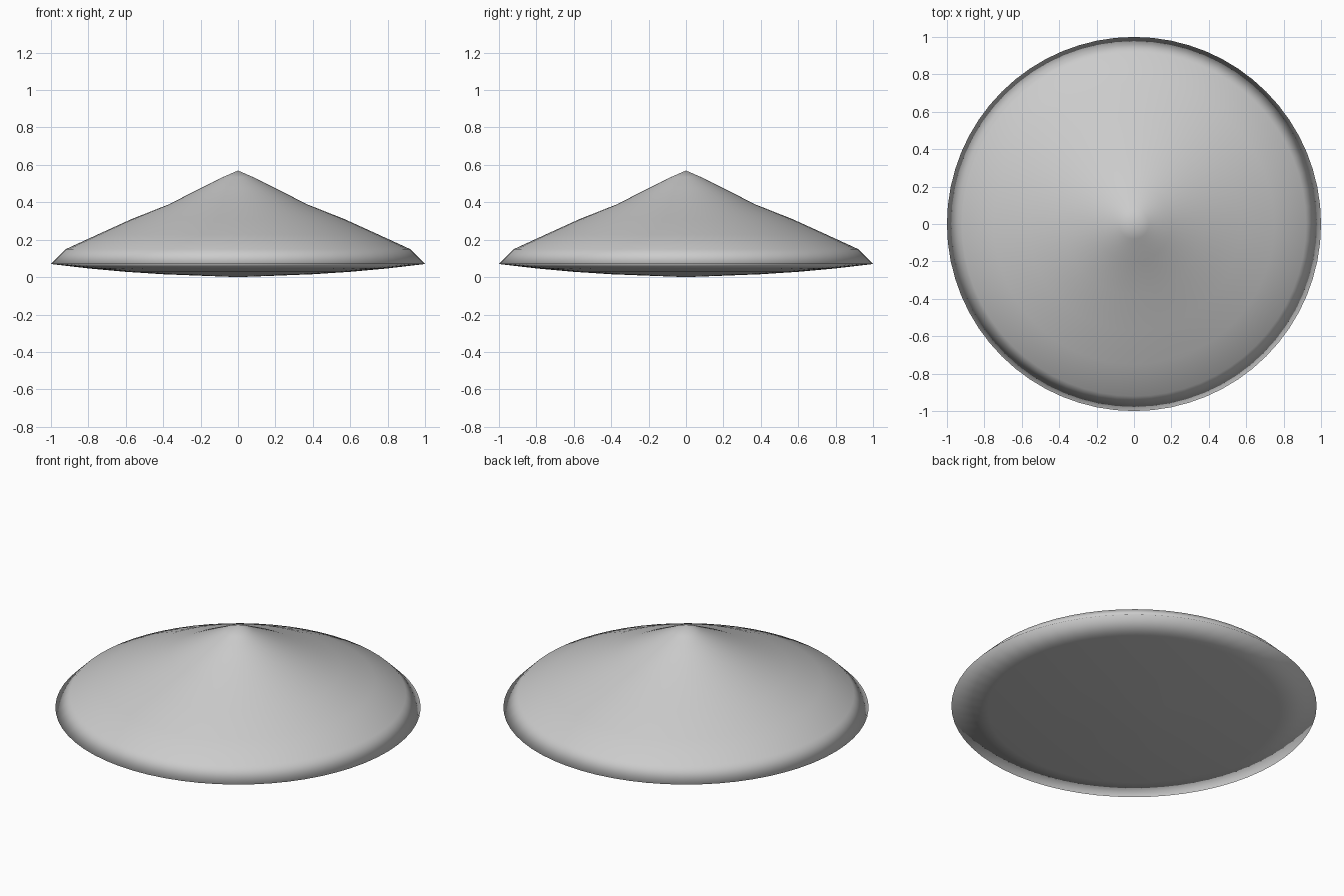
import bpy, bmesh, math

if "Cube" in bpy.data.objects:
    bpy.data.objects.remove(bpy.data.objects["Cube"])

SIDES = 64

# Half profile: shallow dished underside, rim, bevelled edge, flared cone
underside = [(r, 0.005 + 0.065 * r * r) for r in (0.2, 0.4, 0.6, 0.8)]
upper = [(1.0, 0.07), (0.92, 0.15), (0.75, 0.228), (0.57, 0.31), (0.375, 0.387),
         (0.2, 0.475), (0.08, 0.535)]
profile = underside + upper


def lathe(name, profile, bottom_z, top_z):
    bm = bmesh.new()
    rings = []
    for r, z in profile:
        rings.append([bm.verts.new((r * math.cos(2 * math.pi * i / SIDES),
                                    r * math.sin(2 * math.pi * i / SIDES), z))
                      for i in range(SIDES)])
    bottom = bm.verts.new((0, 0, bottom_z))
    top = bm.verts.new((0, 0, top_z))
    for i in range(SIDES):
        j = (i + 1) % SIDES
        bm.faces.new((bottom, rings[0][j], rings[0][i]))
        for a, b in zip(rings, rings[1:]):
            bm.faces.new((a[i], a[j], b[j], b[i]))
        bm.faces.new((rings[-1][i], rings[-1][j], top))
    bmesh.ops.recalc_face_normals(bm, faces=bm.faces)
    for f in bm.faces:
        f.smooth = True
    mesh = bpy.data.meshes.new(name)
    bm.to_mesh(mesh)
    bm.free()
    obj = bpy.data.objects.new(name, mesh)
    bpy.context.collection.objects.link(obj)
    return obj


# Single solid conical shell
lathe("conical_hat", profile, 0.0, 0.57)
